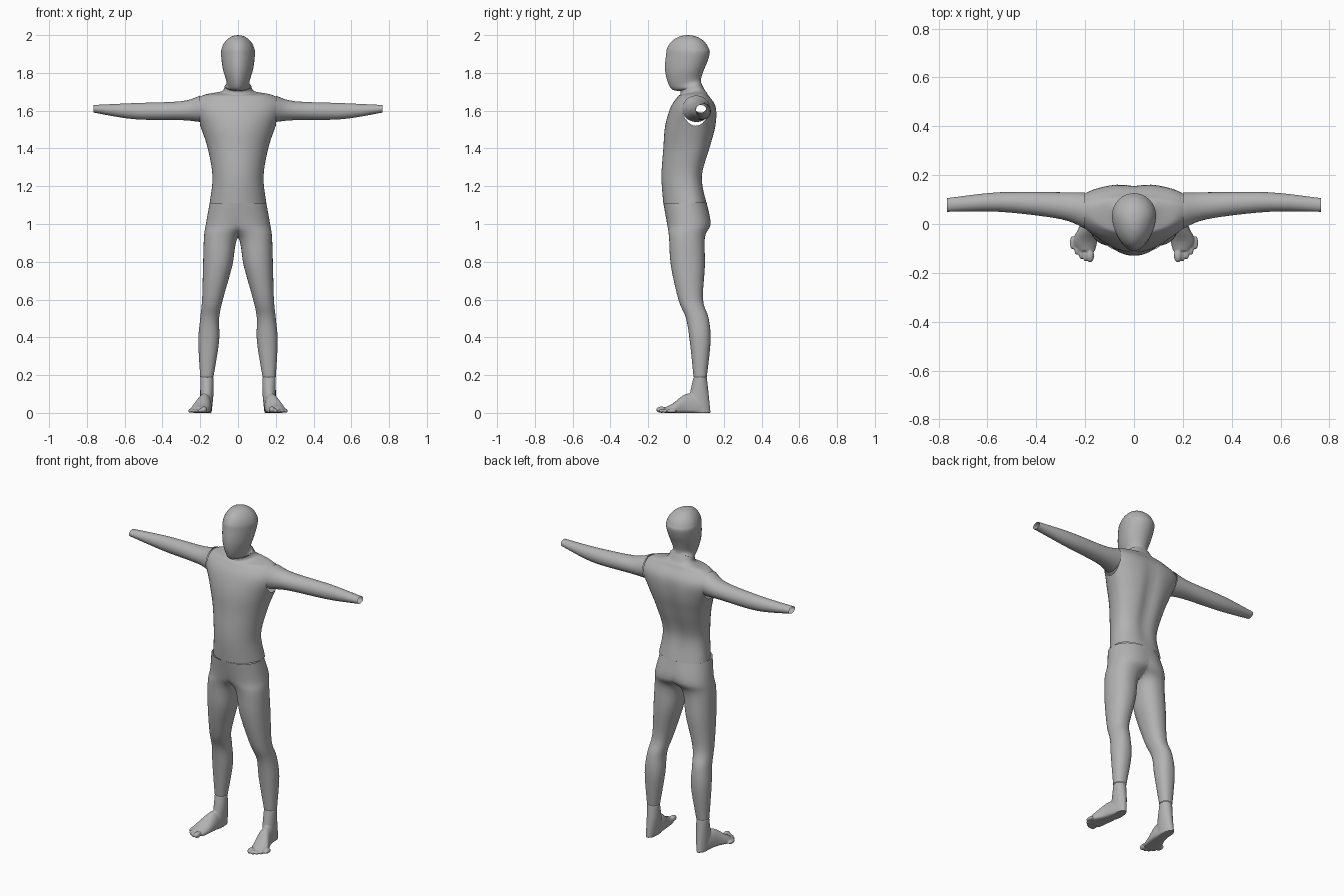
import bpy, bmesh, math
from mathutils import Matrix, Vector

if "Cube" in bpy.data.objects:
    bpy.data.objects.remove(bpy.data.objects["Cube"], do_unlink=True)

grey = bpy.data.materials.new("body_grey")
grey.use_nodes = True
grey.diffuse_color = (0.45, 0.45, 0.45, 1)
grey.node_tree.nodes["Principled BSDF"].inputs["Base Color"].default_value = grey.diffuse_color

# Maps (along, across, depth) to x, y, z for a loft running along each axis
PLACE = {
    "x": lambda along, across, depth: (along, across, depth),
    "y": lambda along, across, depth: (across, along, depth),
    "z": lambda along, across, depth: (across, depth, along),
}


def refine(sections, steps=5):
    """Catmull-Rom interpolation between the given sections."""
    points = [Vector(section) for section in sections]
    points = [points[0]] + points + [points[-1]]
    for before, start, end, after in zip(points, points[1:], points[2:], points[3:]):
        for step in range(steps):
            u = step / steps
            pull_in = (end - before) / 2
            pull_out = (after - start) / 2
            ease = u * u * (3 - 2 * u)
            yield (start.lerp(end, ease) + pull_in * u * (1 - u) ** 2
                   - pull_out * u * u * (1 - u))
    yield points[-1]


def loft(bm, axis, sections, low_power=2, high_power=2, bias=0.5,
         tilt=lambda along: 0, cap=False, sides=48):
    """Skin sections of (along, across_min, across_max, depth_min, depth_max)."""
    loops = []
    for along, left, right, near, far in refine(sections):
        middle = near + (far - near) * bias
        loop = []
        for k in range(sides):
            angle = math.tau * k / sides
            c, s = math.cos(angle), math.sin(angle)
            power = 2 / (high_power if s > 0 else low_power)
            across = (left + right) / 2 + (right - left) / 2 * math.copysign(abs(c) ** power, c)
            reach = far - middle if s > 0 else near - middle
            depth = reach * abs(s) ** power
            loop.append(bm.verts.new(
                PLACE[axis](along + tilt(along) * depth, across, middle + depth)))
        loops.append(loop)
    for low, high in zip(loops, loops[1:]):
        for k in range(sides):
            n = (k + 1) % sides
            bm.faces.new((low[k], low[n], high[n], high[k]))
    if cap:
        bm.faces.new(loops[0])
        bm.faces.new(loops[-1])


def cut(bm, x, direction):
    """Remove everything past x in the given direction."""
    bmesh.ops.bisect_plane(bm, geom=bm.verts[:] + bm.edges[:] + bm.faces[:],
                           plane_co=(x, 0, 0), plane_no=(direction, 0, 0), clear_outer=True)


def finish(bm, name, mirror=False, fuse=False):
    bmesh.ops.remove_doubles(bm, verts=bm.verts[:], dist=0.0001)
    bmesh.ops.recalc_face_normals(bm, faces=bm.faces[:])
    mesh = bpy.data.meshes.new(name)
    bm.to_mesh(mesh)
    bm.free()
    mesh.materials.append(grey)
    mesh.shade_smooth()
    obj = bpy.data.objects.new(name, mesh)
    bpy.context.collection.objects.link(obj)
    if fuse:
        remesh = obj.modifiers.new("fuse", "REMESH")
        remesh.mode = "VOXEL"
        remesh.voxel_size = 0.004
        remesh.use_smooth_shade = True
        soften = obj.modifiers.new("soften", "SMOOTH")
        soften.iterations = 3
    if mirror:
        obj.modifiers.new("mirror", "MIRROR")


# Torso: shoulders run wide, then are trimmed flat to leave the arm openings
torso = bmesh.new()
profile = [
    (1.11, 0.15, -0.12, 0.11), (1.25, 0.135, -0.13, 0.09), (1.4, 0.16, -0.12, 0.13),
    (1.52, 0.2, -0.11, 0.16), (1.62, 0.24, -0.08, 0.16), (1.68, 0.19, -0.04, 0.12),
    (1.7, 0.09, -0.03, 0.1), (1.73, 0.07, -0.03, 0.08),
]
loft(torso, "z", [(z, -w, w, front, back) for z, w, front, back in profile],
     high_power=2.3, bias=0.6, tilt=lambda z: max(0, 8 * (z - 1.68)))
for v in torso.verts:  # spine groove
    if v.co.y > 0.03 and 1.1 < v.co.z < 1.7:
        fade = math.sin(math.pi * (v.co.z - 1.1) / 0.6)
        v.co.y -= 0.016 * fade * math.exp(-(v.co.x / 0.04) ** 2)
for side in (1, -1):
    cut(torso, side * 0.2, side)
finish(torso, "torso")

# Head and neck: tilted collar and jaw below a domed skull
head = bmesh.new()
profile = [(1.73, 0.07, -0.03, 0.08), (1.75, 0.06, -0.08, 0.08), (1.82, 0.08, -0.11, 0.1)]
for step in range(6):
    angle = math.pi / 2 * step / 5
    size = math.cos(angle)
    profile.append((1.9 + 0.1 * math.sin(angle), 0.09 * size,
                    0.01 - 0.115 * size, 0.01 + 0.115 * size))
loft(head, "z", [(z, -w, w, front, back) for z, w, front, back in profile],
     low_power=1.8, bias=0.6, tilt=lambda z: max(0, 3.3 * (1.85 - z)))
finish(head, "head")

# Arms, open at the wrist
arm = bmesh.new()
loft(arm, "x", [
    (0.2, -0.02, 0.13, 1.54, 1.68), (0.3, 0.02, 0.13, 1.55, 1.65),
    (0.55, 0.05, 0.13, 1.555, 1.64), (0.765, 0.05, 0.106, 1.59, 1.63),
])
finish(arm, "arms", mirror=True)

# Legs: the hips overlap the middle and are trimmed there, then mirrored
leg = bmesh.new()
loft(leg, "z", [
    (1.11, -0.15, 0.15, -0.12, 0.11), (1, -0.1, 0.17, -0.1, 0.13),
    (0.93, 0, 0.18, -0.09, 0.1), (0.78, 0.03, 0.185, -0.08, 0.1),
    (0.6, 0.08, 0.19, -0.04, 0.09), (0.5, 0.1, 0.2, 0, 0.12),
    (0.38, 0.1, 0.21, 0.02, 0.13), (0.19, 0.13, 0.2, 0.04, 0.11),
], low_power=2.2, high_power=2.2)
cut(leg, 0, -1)
finish(leg, "legs", mirror=True)

# Feet: ankle with heel, instep and toes fused together
foot = bmesh.new()
loft(foot, "z", [
    (0.19, 0.13, 0.2, 0.04, 0.11), (0.1, 0.13, 0.2, 0.02, 0.12), (0, 0.14, 0.2, 0, 0.13),
], cap=True)
instep = [(0.08, 0.14, 0.2, 0.1), (0, 0.14, 0.22, 0.1),
          (-0.07, 0.15, 0.25, 0.05), (-0.11, 0.16, 0.23, 0.03)]
loft(foot, "y", [(y, inner, outer, 0, top) for y, inner, outer, top in instep],
     low_power=4, bias=0.3, cap=True)
for toe in range(5):
    radius = 0.011 if toe else 0.017
    spot = Vector((0.18 + 0.018 * toe, toe * toe / 300 - 0.13, radius))
    shape = Matrix.Diagonal((radius, 0.028, radius, 1))
    bmesh.ops.create_uvsphere(foot, u_segments=16, v_segments=10, radius=1,
                              matrix=Matrix.Translation(spot) @ shape)
for v in foot.verts:
    v.co.z = max(v.co.z, 0)
finish(foot, "feet", mirror=True, fuse=True)
